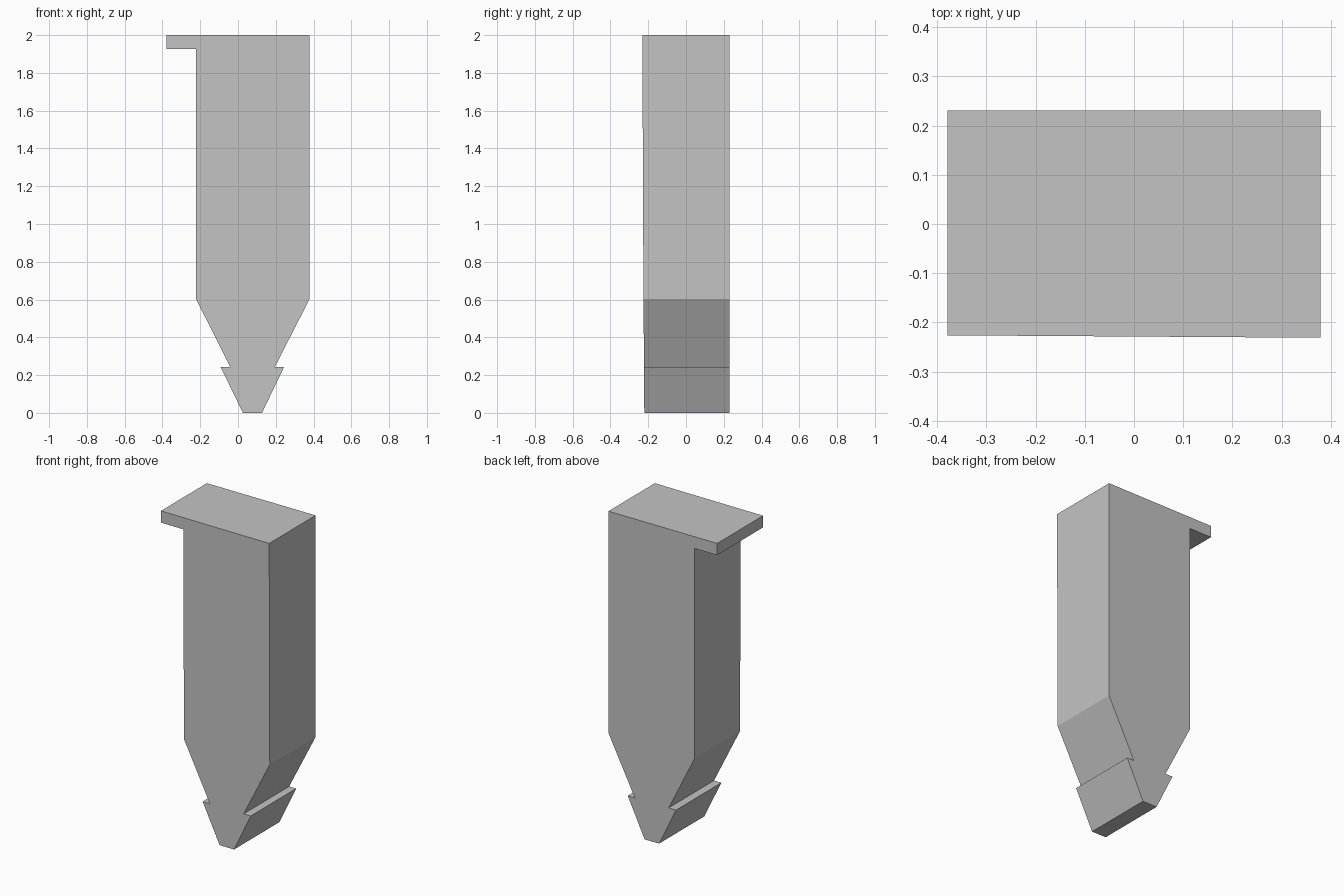
import bpy
import bmesh

cube = bpy.data.objects.get("Cube")
if cube:
    bpy.data.objects.remove(cube, do_unlink=True)

# Single plain grey
grey = bpy.data.materials.new("plain grey")
grey.use_nodes = True
colour = (0.55, 0.55, 0.55, 1)
grey.diffuse_color = colour
grey.node_tree.nodes["Principled BSDF"].inputs["Base Color"].default_value = colour

# Side outline: tapered barbed tip, straight shank, overhanging lip on the right
outline = [
    (0.026, 0), (0.127, 0),
    (0.244, 0.243), (0.195, 0.243),
    (0.379, 0.603), (0.379, 2),
    (-0.379, 2), (-0.379, 1.926),
    (-0.222, 1.926), (-0.222, 0.603),
    (-0.041, 0.243), (-0.092, 0.243),
]
BACK = 0.231


def front_y(x, z):
    """The front face leans very slightly outward to the top left."""
    return -0.220 - 0.0066 * x - 0.0043 * z


# Extruded pin body
bm = bmesh.new()
front = [bm.verts.new((x, front_y(x, z), z)) for x, z in outline]
back = [bm.verts.new((x, BACK, z)) for x, z in outline]
bm.faces.new(front)
bm.faces.new(back[::-1])
for i in range(len(outline)):
    j = (i + 1) % len(outline)
    bm.faces.new((front[j], front[i], back[i], back[j]))
bmesh.ops.recalc_face_normals(bm, faces=bm.faces)

mesh = bpy.data.meshes.new("barbed_pin")
bm.to_mesh(mesh)
bm.free()
mesh.materials.append(grey)
pin = bpy.data.objects.new("barbed_pin", mesh)
bpy.context.collection.objects.link(pin)
